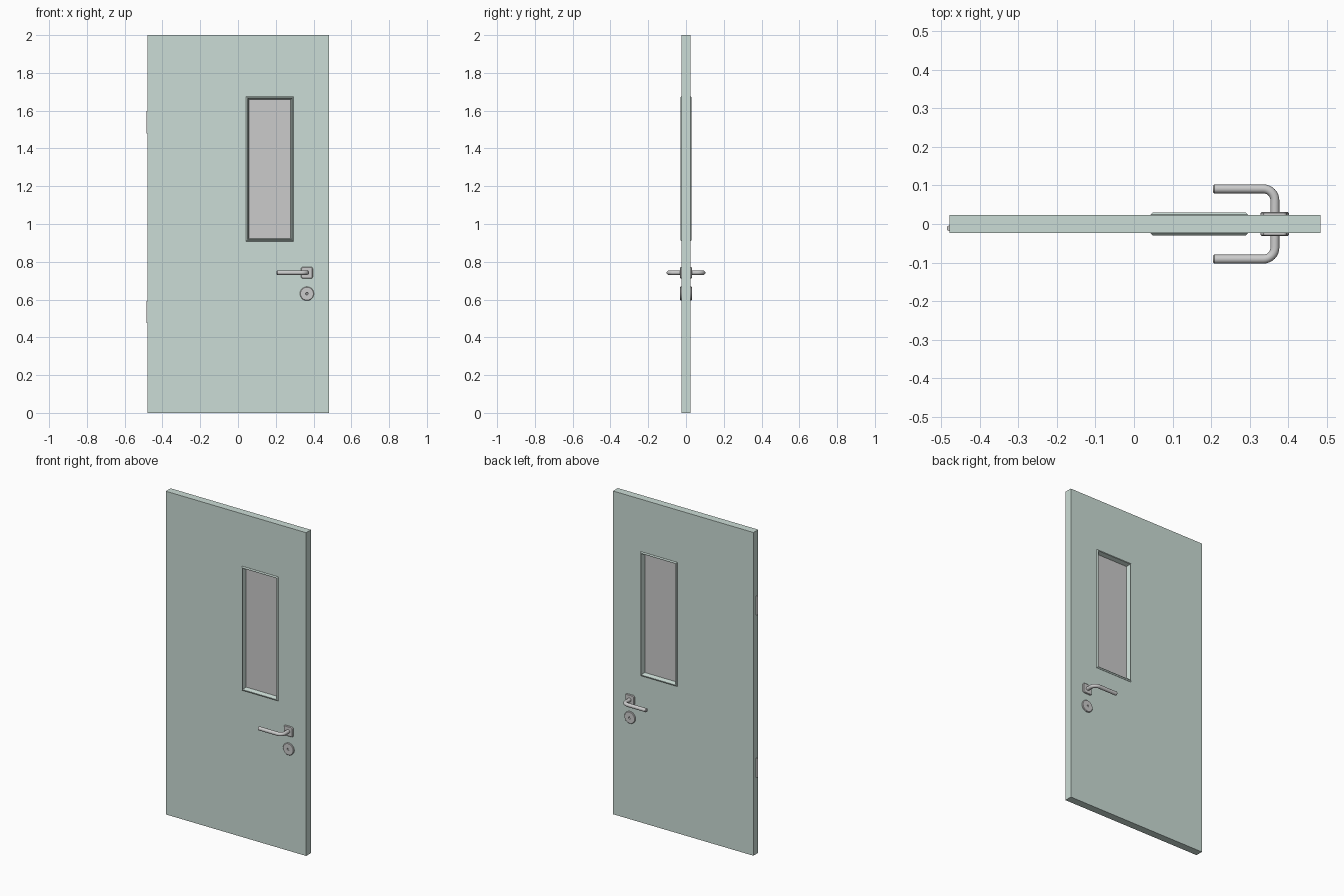
import bpy, bmesh, math

if "Cube" in bpy.data.objects:
    bpy.data.objects.remove(bpy.data.objects["Cube"])

green = bpy.data.materials.new("door_green")
green.diffuse_color = (0.60, 0.72, 0.67, 1)
green.use_nodes = True
green.node_tree.nodes["Principled BSDF"].inputs["Base Color"].default_value = green.diffuse_color

T = 0.0235                            # half thickness of the leaf
WIN = (0.043, 0.295, 0.908, 1.676)    # window x0, x1, z0, z1
HX, HZ, KZ = 0.365, 0.742, 0.631      # handle axis and keyhole height


def finish(name, bm, mat=None, smooth=False):
    bmesh.ops.recalc_face_normals(bm, faces=bm.faces)
    me = bpy.data.meshes.new(name)
    bm.to_mesh(me)
    bm.free()
    ob = bpy.data.objects.new(name, me)
    bpy.context.collection.objects.link(ob)
    if mat:
        me.materials.append(mat)
    if smooth:
        shade(ob)
    return ob


def shade(ob):
    bpy.ops.object.select_all(action='DESELECT')
    bpy.context.view_layer.objects.active = ob
    ob.select_set(True)
    bpy.ops.object.shade_smooth_by_angle(angle=math.radians(35))


def loft(name, rings, closed=False, mat=None, smooth=False):
    """Skin a list of equal point rings; cap the ends or close the loop."""
    bm = bmesh.new()
    loops = [[bm.verts.new(p) for p in r] for r in rings]
    pairs = list(zip(loops, loops[1:]))
    if closed:
        pairs.append((loops[-1], loops[0]))
    for a, b in pairs:
        n = len(a)
        for i in range(n):
            j = (i + 1) % n
            bm.faces.new((a[i], a[j], b[j], b[i]))
    if not closed:
        bm.faces.new(loops[0])
        bm.faces.new(loops[-1])
    return finish(name, bm, mat, smooth)


def rect(box, inset, y):
    x0, x1, z0, z1 = box
    i = inset
    return [(x0 + i, y, z0 + i), (x1 - i, y, z0 + i),
            (x1 - i, y, z1 - i), (x0 + i, y, z1 - i)]


def rounded(x, z, half, corner, y, seg=8):
    """Rounded square outline in the xz plane; a circle when corner == half."""
    pts = []
    d = half - corner
    for q, (sx, sz) in enumerate([(1, 1), (-1, 1), (-1, -1), (1, -1)]):
        for k in range(seg):
            a = math.pi / 2 * (q + (k + 0.5) / seg)
            pts.append((x + sx * d + corner * math.cos(a), y,
                        z + sz * d + corner * math.sin(a)))
    return pts


# Door leaf with window opening
leaf = (-0.478, 0.483, 0, 2)
loft("door_leaf", [rect(leaf, 0, -T), rect(WIN, 0.006, -T),
                   rect(WIN, 0.006, T), rect(leaf, 0, T)], True, green)

# Glass pane
loft("window_pane", [rect(WIN, 0.012, -0.004), rect(WIN, 0.012, 0.004)])

for side, s in (("front", -1), ("back", 1)):
    # Chamfered glazing bead sloping in to the glass
    bead = [(0, T - 0.002), (0, T + 0.001), (0.006, 0.030), (0.009, 0.030),
            (0.016, 0.003), (0.007, 0.003)]
    loft(side + "_window_frame", [rect(WIN, i, s * y) for i, y in bead], True, green)

    # Square rose behind the lever
    loft(side + "_handle_rose", [rounded(HX, HZ, h, c, s * y) for h, c, y in (
        (0.031, 0.010, T - 0.002), (0.031, 0.010, 0.028),
        (0.028, 0.009, 0.031))], smooth=True)

    # Round keyhole escutcheon with dished centre
    loft(side + "_key_rose", [rounded(HX, KZ, r, r, s * y) for r, y in (
        (0.037, T - 0.002), (0.037, 0.028), (0.034, 0.031),
        (0.007, 0.031), (0.005, 0.026))], smooth=True)

    # Bent lever: stem, quarter bend, grip with a chamfered tip
    R, B, Y = 0.0115, 0.030, 0.091
    path = [(HX, T, 0, R)]
    for k in range(9):
        a = math.pi / 2 * k / 8
        path.append((HX - B + B * math.cos(a), Y - B + B * math.sin(a), a, R))
    path += [(0.208, Y, math.pi / 2, R), (0.205, Y, math.pi / 2, R - 0.003)]
    rings = []
    for px, py, a, r in path:
        ring = []
        for k in range(20):
            t = 2 * math.pi * k / 20
            u, w = r * math.cos(t), r * math.sin(t)
            ring.append((px + u * math.cos(a), s * (py + u * math.sin(a)), HZ + w))
        rings.append(ring)
    loft(side + "_lever", rings, smooth=True)

# Hinge barrels on the left edge
for name, z in (("lower_hinge", 0.534), ("upper_hinge", 1.538)):
    bpy.ops.mesh.primitive_cylinder_add(vertices=24, radius=0.007, depth=0.118,
                                        location=(-0.478, -0.011, z))
    hinge = bpy.context.object
    hinge.name = name
    shade(hinge)
